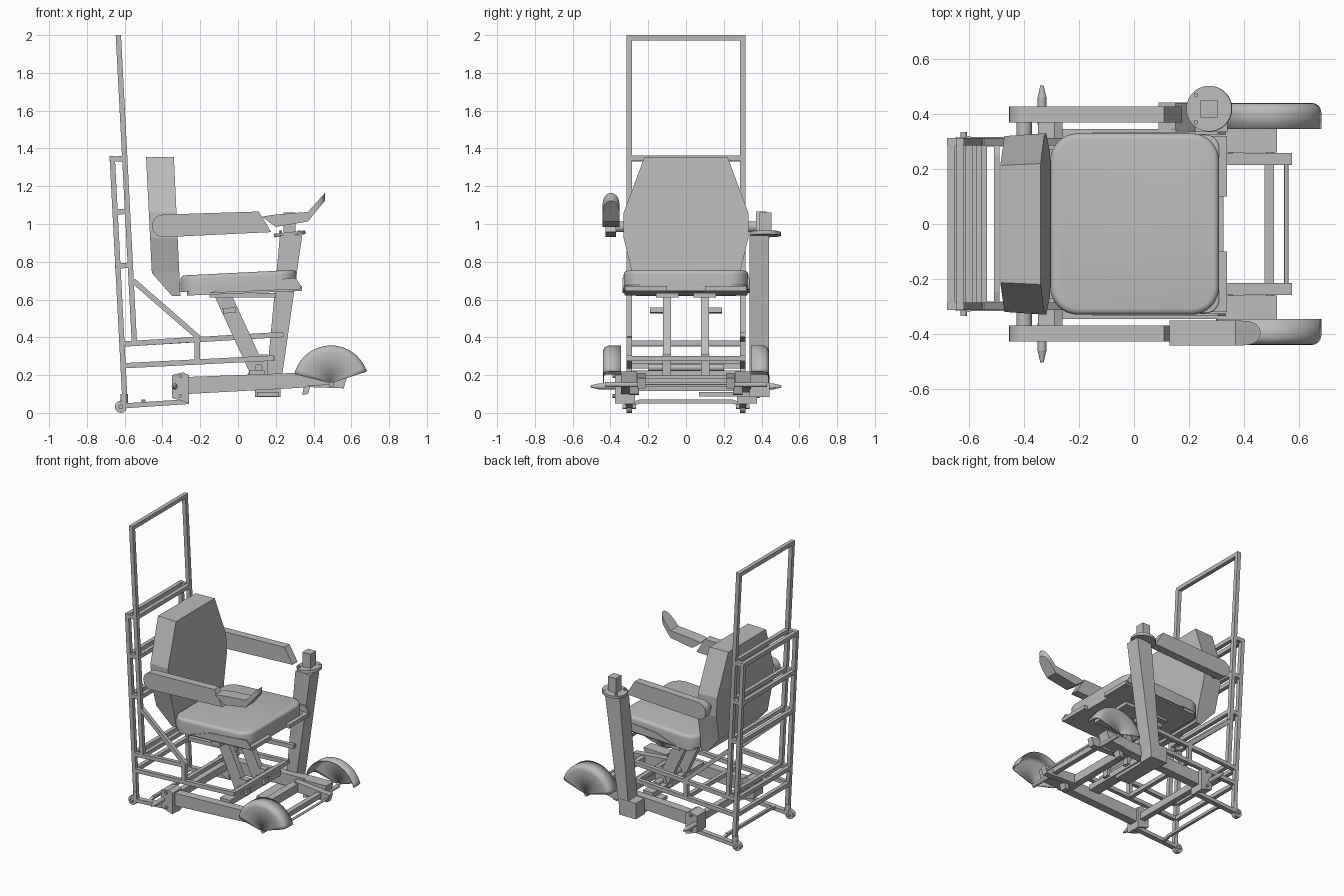
import bpy, bmesh, math
from mathutils import Vector, Matrix

if "Cube" in bpy.data.objects:
    bpy.data.objects.remove(bpy.data.objects["Cube"])

GREY = (0.5, 0.5, 0.5, 1)
mat = bpy.data.materials.new("plain grey")
mat.use_nodes = True
mat.diffuse_color = GREY
mat.node_tree.nodes["Principled BSDF"].inputs["Base Color"].default_value = GREY
SIDES = ((-1, "right"), (1, "left"))


def finish(name, bm, smooth=False):
    bmesh.ops.recalc_face_normals(bm, faces=bm.faces)
    me = bpy.data.meshes.new(name)
    bm.to_mesh(me)
    bm.free()
    me.materials.append(mat)
    ob = bpy.data.objects.new(name, me)
    bpy.context.collection.objects.link(ob)
    if smooth:
        bpy.ops.object.select_all(action='DESELECT')
        ob.select_set(True)
        bpy.context.view_layer.objects.active = ob
        bpy.ops.object.shade_smooth_by_angle(angle=math.radians(35))
    return ob


def box(name, x, y, z):
    bm = bmesh.new()
    size = [b - a for a, b in (x, y, z)]
    mid = [(a + b) / 2 for a, b in (x, y, z)]
    bmesh.ops.create_cube(bm, size=1, matrix=Matrix.Translation(mid) @ Matrix.Diagonal((*size, 1)))
    return finish(name, bm)


def axis_matrix(p, q, up=(0, 1, 0)):
    """Frame with local z along p-q and local y near the up vector."""
    p, q = Vector(p), Vector(q)
    w = (q - p).normalized()
    v = Vector(up)
    if abs(w.dot(v)) > 0.9:
        v = Vector((0, 0, 1))
    u = v.cross(w).normalized()
    m = Matrix((u, w.cross(u), w)).transposed().to_4x4()
    return Matrix.Translation((p + q) / 2) @ m, (q - p).length


def bar(name, p, q, w=0.028, h=0.028):
    """Square tube; h is the width along y."""
    m, length = axis_matrix(p, q)
    bm = bmesh.new()
    bmesh.ops.create_cube(bm, size=1, matrix=m @ Matrix.Diagonal((w, h, length, 1)))
    return finish(name, bm)


def rod(name, p, q, r, r2=None, n=24):
    m, length = axis_matrix(p, q)
    bm = bmesh.new()
    bmesh.ops.create_cone(bm, cap_ends=True, segments=n, radius1=r,
                          radius2=r if r2 is None else r2, depth=length, matrix=m)
    return finish(name, bm, True)


def prism(name, pts, y0, y1):
    """Extrude an x-z profile along y."""
    bm = bmesh.new()
    f = bm.faces.new([bm.verts.new((x, y0, z)) for x, z in pts])
    ext = bmesh.ops.extrude_face_region(bm, geom=[f])
    for v in ext["geom"]:
        if isinstance(v, bmesh.types.BMVert):
            v.co.y = y1
    return finish(name, bm)


def slab(name, x, y, z, corner, edge, slope):
    """Rounded cushion, rising by slope along x."""
    ob = box(name, x, y, z)
    bm = bmesh.new()
    bm.from_mesh(ob.data)
    up = [e for e in bm.edges if abs(e.verts[0].co.z - e.verts[1].co.z) > 0.01]
    bmesh.ops.bevel(bm, geom=up, offset=corner, segments=8, profile=0.5, affect='EDGES')
    rim = [e for e in bm.edges if all(v.co.z > z[1] - 0.001 for v in e.verts)]
    bmesh.ops.bevel(bm, geom=rim, offset=edge, segments=4, profile=0.5, affect='EDGES')
    for v in bm.verts:
        v.co.z += slope * v.co.x
    bm.to_mesh(ob.data)
    bm.free()
    bpy.context.view_layer.objects.active = ob
    ob.select_set(True)
    bpy.ops.object.shade_smooth_by_angle(angle=math.radians(35))


# Rear cage: two leaning planes of posts joined by rungs
def rear_x(z):
    return -0.598 - 0.052 * (z - 0.05)


def front_x(z):
    return -0.532 - 0.052 * (z - 0.05)


for s, side in SIDES:
    y = 0.3 * s
    bar(side + "_rear_post", (rear_x(0.05), y, 0.05), (rear_x(1.36), y, 1.36))
    bar(side + "_tall_post", (front_x(0.37), y, 0.37), (front_x(2), y, 2))
    for i, z in enumerate((0.78, 1.065, 1.345)):
        bar(f"{side}_side_rung_{i}", (rear_x(z), y, z - 0.002), (front_x(z), y, z + 0.002))
    bar(side + "_diagonal_brace", (-0.555, y, 0.7), (-0.205, y, 0.395))
    bar(side + "_short_upright", (-0.215, y, 0.27), (-0.215, y, 0.4))
    bar(side + "_upper_rail", (-0.6, y, 0.365), (0.24 if s > 0 else -0.2, y, 0.415 if s > 0 else 0.39))
    bar(side + "_lower_rail", (-0.6, y, 0.25), (0.19, y, 0.29))
for i, z in enumerate((0.25, 0.365, 0.78, 1.065, 1.345)):
    bar(f"rear_crossbar_{i}", (rear_x(z), -0.3, z), (rear_x(z), 0.3, z))
    if z > 0.3:
        bar(f"inner_crossbar_{i}", (front_x(z), -0.3, z + 0.004), (front_x(z), 0.3, z + 0.004))
bar("top_crossbar", (front_x(1.986), -0.314, 1.986), (front_x(1.986), 0.314, 1.986))
bar("front_crossbar", (0.178, -0.3, 0.288), (0.178, 0.3, 0.288))
bar("middle_crossbar", (-0.215, -0.3, 0.275), (-0.215, 0.3, 0.275))

# Backrest: octagonal in elevation, wedge sides towards the rear
outline = ((0.22, 1.355), (0.33, 1.06), (0.33, 0.925), (0.285, 0.74), (0.265, 0.62))
loop = [(y, z) for y, z in outline] + [(-y, z) for y, z in reversed(outline)]
bm = bmesh.new()
front = [bm.verts.new((-0.305 - 0.047 * (z - 0.62), y, z)) for y, z in loop]
back = [bm.verts.new((-0.455 - 0.05 * (z - 0.72) if z > 0.7 else -0.35, 0.97 * y, z)) for y, z in loop]
bm.faces.new(front)
bm.faces.new(back)
for i in range(len(loop)):
    j = (i + 1) % len(loop)
    bm.faces.new((front[i], front[j], back[j], back[i]))
finish("backrest", bm)

# Seat cushion, pan and supports
slab("seat_cushion", (-0.305, 0.31), (-0.33, 0.33), (0.655, 0.742), 0.1, 0.022, 0.05)
slab("seat_pan", (-0.27, 0.31), (-0.325, 0.325), (0.632, 0.665), 0.05, 0.005, 0.04)
for s, side in SIDES:
    prism(side + "_pan_lip", ((-0.15, 0.635), (0.33, 0.655), (0.335, 0.67), (0.305, 0.715), (0, 0.69)),
          0.325 * s, 0.335 * s)
    box(side + "_pan_front", (0.25, 0.338), (min(0.1 * s, 0.32 * s), max(0.1 * s, 0.32 * s)), (0.645, 0.672))
    bar(side + "_seat_leg", (-0.085, 0.1 * s, 0.635), (0.11, 0.1 * s, 0.21), 0.085, 0.042)
    bar(side + "_seat_bracket", (-0.08, 0.155 * s, 0.54), (-0.01, 0.155 * s, 0.545), 0.028, 0.07)
    prism(side + "_leg_foot", ((0.05, 0.2), (0.16, 0.2), (0.16, 0.31), (0.1, 0.31)), 0.08 * s, 0.125 * s)
    box(side + "_seat_runner", (-0.15, 0.2), (0.1 * s - 0.06, 0.1 * s + 0.06), (0.612, 0.635))
rod("leg_pivot", (0.11, -0.2, 0.24), (0.11, 0.2, 0.24), 0.02)

# Arm rests on a common pivot, with rounded rear ends
rod("armrest_pivot", (-0.4, -0.38, 0.985), (-0.4, 0.38, 0.985), 0.028)
round_end = [(-0.395 + 0.06 * math.cos(a), 0.99 + 0.06 * math.sin(a))
             for a in [math.radians(90 + 15 * i) for i in range(13)]]
for s, side in SIDES:
    prism(side + "_armrest", round_end + [(0.175, 0.957), (0.165, 0.975), (0.11, 1.066)], 0.37 * s, 0.427 * s)

# Upturned hand support with a rounded tip, swept along the arm
bm = bmesh.new()
rings = []
path = [(0.13, 1.045, 1.04, 0.045), (0.2, 0.985, 1.05, 0.045), (0.37, 1.013, 1.064, 0.045)]
path += [(0.37 + 0.09 * t, 1.013 + 0.11 * t, 1.064 + 0.1 * t, 0.045 * math.sqrt(max(1 - t ** 4, 0.03)))
         for t in (0.25, 0.5, 0.7, 0.85, 0.95, 1)]
for x, lo, hi, w in path:
    if lo > hi:
        lo = hi - 0.005
    rings.append([bm.verts.new((x, -0.397 + a * w, z)) for a, z in ((-1, lo), (1, lo), (1, hi), (-1, hi))])
for a, b in zip(rings, rings[1:]):
    for i in range(4):
        bm.faces.new((a[i], a[(i + 1) % 4], b[(i + 1) % 4], b[i]))
bm.faces.new(rings[0])
bm.faces.new(rings[-1])
finish("hand_support", bm, True)

# Leaning control column with flange, bolts and socket
prism("control_column", ((0.135, 0.09), (0.215, 0.09), (0.237, 0.22), (0.34, 0.94), (0.222, 0.94), (0.155, 0.22)),
      0.335, 0.44)
rod("column_flange", (0.275, 0.42, 0.938), (0.273, 0.42, 0.957), 0.083, n=40)
for i in range(4):
    a = math.radians(45 + 90 * i)
    x, y = 0.275 + 0.07 * math.cos(a), 0.42 + 0.07 * math.sin(a)
    rod(f"flange_bolt_{i}", (x, y, 0.95), (x, y, 0.965), 0.009, n=6)
box("column_socket", (0.242, 0.304), (0.388, 0.452), (0.95, 1.06))
box("column_foot", (0.09, 0.225), (0.335, 0.442), (0.085, 0.2))
box("foot_crossplate", (0.1, 0.215), (0.07, 0.36), (0.087, 0.11))

# Chassis rails, rear brackets, casters and front forks
for s, side in SIDES:
    prism(side + "_chassis_rail", ((-0.27, 0.1), (0.28, 0.13), (0.36, 0.135), (0.39, 0.215), (-0.27, 0.19)),
          0.285 * s, 0.345 * s)
    prism(side + "_rear_bracket", ((-0.35, 0.08), (-0.26, 0.05), (-0.26, 0.2), (-0.29, 0.215), (-0.35, 0.2)),
          0.27 * s, 0.375 * s)
    for i, z in enumerate((0.09, 0.195)):
        rod(f"{side}_bracket_bolt_{i}", (-0.305, 0.27 * s, z), (-0.305, 0.39 * s, z), 0.01, n=8)
    rod(side + "_lever_pin", (-0.335, 0.36 * s, 0.14), (-0.335, 0.46 * s, 0.14), 0.016)
    rod(side + "_lever_tip", (-0.335, 0.46 * s, 0.14), (-0.335, 0.505 * s, 0.14), 0.016, 0.006)
    bar(side + "_caster_arm", (-0.61, 0.3 * s, 0.037), (-0.26, 0.3 * s, 0.06), 0.026, 0.035)
    rod(side + "_caster", (-0.62, 0.285 * s, 0.032), (-0.62, 0.315 * s, 0.032), 0.032)
    rod(side + "_caster_axle", (-0.62, 0.265 * s, 0.032), (-0.62, 0.335 * s, 0.032), 0.012, n=12)
    rod(side + "_post_foot", (-0.602, 0.3 * s, 0.04), (-0.602, 0.3 * s, 0.1), 0.02, n=12)
    prism(side + "_front_block", ((0.34, 0.14), (0.5, 0.15), (0.52, 0.22), (0.34, 0.215)), 0.26 * s, 0.345 * s)
    prism(side + "_front_leg", ((0.34, 0.095), (0.37, 0.1), (0.4, 0.2), (0.36, 0.2)), 0.25 * s, 0.3 * s)
    prism(side + "_front_fork", ((0.28, 0.14), (0.56, 0.13), (0.575, 0.185), (0.3, 0.21)), 0.215 * s, 0.258 * s)
    rod(side + "_wheel_axle", (0.495, 0.25 * s, 0.15), (0.495, 0.43 * s, 0.15), 0.014)
    bar(side + "_crossbar_bend", (-0.5, 0.3 * s, 0.045), (-0.5, 0.24 * s, 0.06), 0.02, 0.02)
bar("caster_crossbar", (-0.5, -0.25, 0.06), (-0.5, 0.25, 0.06), 0.02, 0.02)
bar("front_beam", (0.493, -0.22, 0.165), (0.493, 0.22, 0.165), 0.035, 0.035)
rod("front_rod", (0.555, -0.23, 0.155), (0.555, 0.23, 0.155), 0.008, n=12)
bar("chassis_beam", (0.3, -0.29, 0.17), (0.3, 0.29, 0.17), 0.05, 0.06)
bar("rear_chassis_beam", (-0.3, -0.28, 0.14), (-0.3, 0.28, 0.14), 0.04, 0.05)
bar("leg_beam", (0.1, -0.29, 0.205), (0.1, 0.29, 0.205), 0.08, 0.04)

# Fenders: open inside, closed outer wall with a rounded shoulder
section = [(0.2, 0.345)] + [(0.165 + 0.035 * math.cos(a), 0.405 + 0.035 * math.sin(a))
                            for a in [math.radians(18 * i) for i in range(6)]] + [(0.01, 0.44)]
for s, side in SIDES:
    bm = bmesh.new()
    arcs = []
    for i in range(21):
        a = math.radians(18 + 148 * i / 20)
        arcs.append([bm.verts.new((0.492 + r * math.cos(a), y * s, 0.157 + r * math.sin(a))) for r, y in section])
    for p, q in zip(arcs, arcs[1:]):
        for i in range(len(section) - 1):
            bm.faces.new((p[i], p[i + 1], q[i + 1], q[i]))
    ob = finish(side + "_fender", bm, True)
    shell = ob.modifiers.new("shell", 'SOLIDIFY')
    shell.thickness = 0.006
    shell.offset = -1
